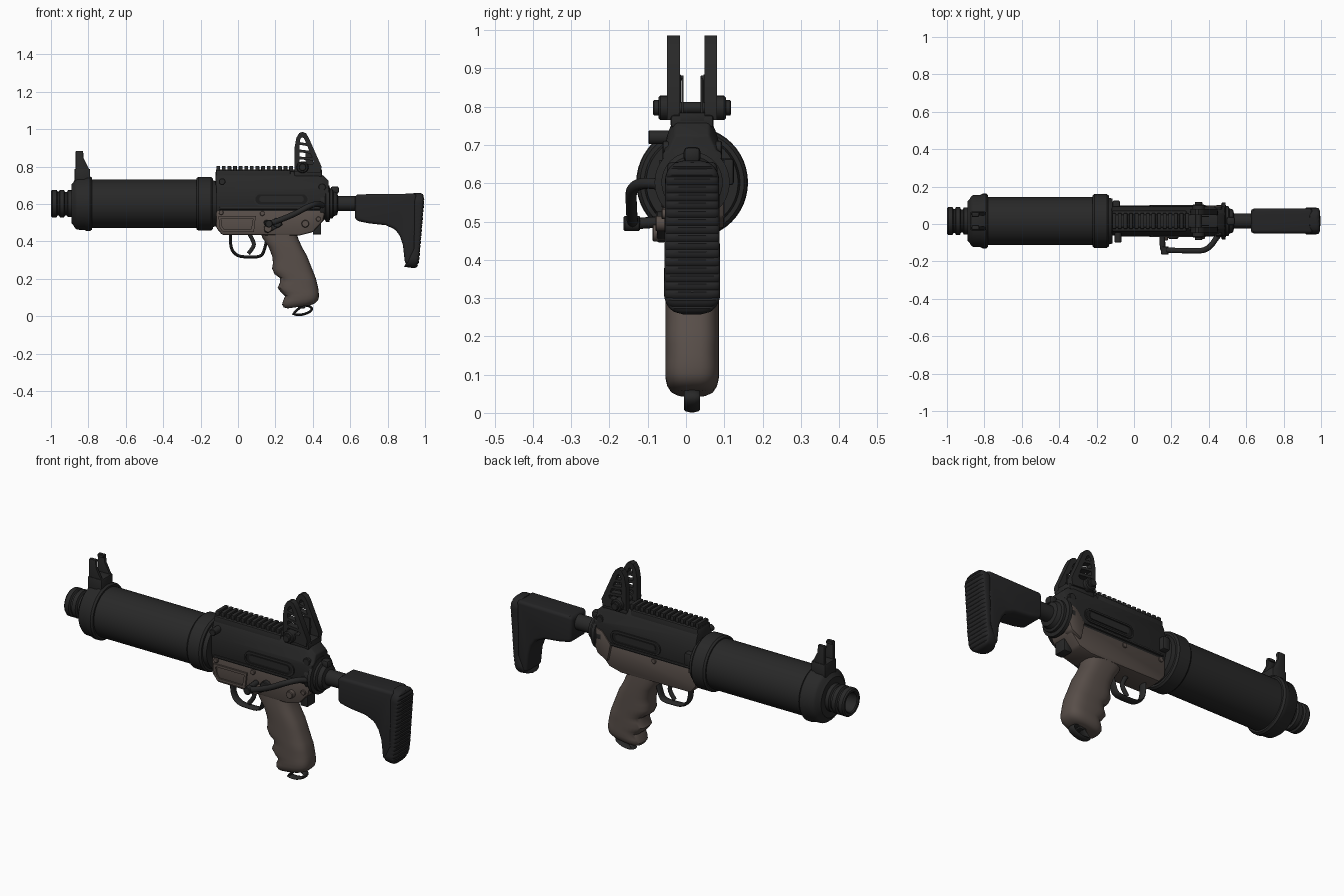
import bpy, bmesh, math
from mathutils import Vector

CY, CZ = 0.016, 0.602   # centre plane and bore height


def material(name, rgb):
    m = bpy.data.materials.new(name)
    m.diffuse_color = (*rgb, 1)
    return m


DARK = material("charcoal metal", (0.021, 0.021, 0.021))
BLACK = material("black rubber", (0.018, 0.018, 0.019))
DEEP = material("recess black", (0.012, 0.012, 0.012))
BROWN = material("brown polymer", (0.098, 0.077, 0.067))


def finish(name, bm, mat, bevel=0.0, segs=2):
    bmesh.ops.recalc_face_normals(bm, faces=bm.faces)
    if bevel:
        edges = [e for e in bm.edges if len(e.link_faces) == 2 and e.calc_face_angle(0) > 0.5]
        bmesh.ops.bevel(bm, geom=edges, offset=bevel, segments=segs, profile=0.5,
                        affect='EDGES', clamp_overlap=True)
    me = bpy.data.meshes.new(name)
    bm.to_mesh(me)
    bm.free()
    me.materials.append(mat)
    me.shade_smooth()
    me.set_sharp_from_angle(angle=math.radians(38))
    ob = bpy.data.objects.new(name, me)
    bpy.context.collection.objects.link(ob)
    return ob


def skin(name, rings, mat, caps=True, loop=False, bevel=0.0, segs=2):
    """Join rings of equal point count into one surface."""
    bm = bmesh.new()
    vs = [[bm.verts.new(p) for p in r] for r in rings]
    n = len(vs[0])
    pairs = list(zip(vs, vs[1:])) + ([(vs[-1], vs[0])] if loop else [])
    for a, b in pairs:
        for i in range(n):
            j = (i + 1) % n
            bm.faces.new((a[i], a[j], b[j], b[i]))
    if caps and not loop:
        bm.faces.new(vs[0])
        bm.faces.new(vs[-1])
    return finish(name, bm, mat, bevel, segs)


def plate(name, pts, y0, y1, mat, bevel=0.0, segs=2):
    return skin(name, [[(x, y, z) for x, z in pts] for y in (y0, y1)], mat, bevel=bevel, segs=segs)


def frame(name, outer, inner, y0, y1, mat):
    rings = [[(x, y, z) for x, z in p] for p, y in ((outer, y0), (outer, y1), (inner, y1), (inner, y0))]
    return skin(name, rings, mat, loop=True)


def box(name, x, y, z, mat, bevel=0.0):
    return plate(name, [(x[0], z[0]), (x[1], z[0]), (x[1], z[1]), (x[0], z[1])], y[0], y[1], mat, bevel)


def lathe(name, prof, mat, cy=CY, cz=CZ, n=48):
    ang = [2 * math.pi * i / n for i in range(n)]
    return skin(name, [[(x, cy + r * math.cos(a), cz + r * math.sin(a)) for a in ang] for x, r in prof], mat)


def pin(name, x, z, y0, y1, r, mat, n=20):
    ang = [2 * math.pi * i / n for i in range(n)]
    return plate(name, [(x + r * math.cos(a), z + r * math.sin(a)) for a in ang], y0, y1, mat, r * 0.15, 1)


def capsule(x0, x1, z, r, n=8):
    right = [(x1 + r * math.sin(a), z - r * math.cos(a)) for a in (math.pi * i / n for i in range(n + 1))]
    return right + [(x0 + x1 - x, 2 * z - zz) for x, zz in right]


def rod(name, pts, r, mat, ywide=1.0, closed=False):
    """Round bar through points, optionally widened across y into a strap."""
    cu = bpy.data.curves.new(name, 'CURVE')
    cu.dimensions, cu.bevel_depth, cu.bevel_resolution = '3D', r, 3
    cu.use_fill_caps = True
    sp = cu.splines.new('NURBS')
    sp.points.add(len(pts) - 1)
    for p, co in zip(sp.points, pts):
        p.co = (co[0], co[1] - CY, co[2], 1)
    sp.order_u, sp.use_endpoint_u, sp.use_cyclic_u, sp.resolution_u = 3, True, closed, 6
    tmp = bpy.data.objects.new(name + " path", cu)
    bpy.context.collection.objects.link(tmp)
    bpy.context.view_layer.update()
    me = bpy.data.meshes.new_from_object(tmp.evaluated_get(bpy.context.evaluated_depsgraph_get()))
    bpy.data.objects.remove(tmp)
    bm = bmesh.new()
    bm.from_mesh(me)
    for v in bm.verts:
        v.co.y = v.co.y * ywide + CY
    return finish(name, bm, mat)


def loft(name, sections, mat, power, n=32):
    """Sections are (front x, front z, back x, back z, half width)."""
    rings = []
    for xf, zf, xb, zb, w in sections:
        c, h = Vector(((xf + xb) / 2, CY, (zf + zb) / 2)), Vector(((xb - xf) / 2, 0, (zb - zf) / 2))
        ring = []
        for i in range(n):
            a = 2 * math.pi * i / n
            f = lambda t: math.copysign(abs(t) ** (2 / power), t)
            ring.append(c + h * f(math.cos(a)) + Vector((0, w * f(math.sin(a)), 0)))
        rings.append(ring)
    return skin(name, rings, mat)


# Barrel shroud with front cap, rear collar and hollow muzzle
lathe("muzzle", [(-0.90, 0.045), (-0.995, 0.05), (-1.0, 0.056), (-1.0, 0.068), (-0.993, 0.074), (-0.97, 0.074),
                 (-0.965, 0.064), (-0.957, 0.064), (-0.952, 0.074), (-0.93, 0.074), (-0.925, 0.062),
                 (-0.915, 0.062), (-0.91, 0.072), (-0.88, 0.072)], DARK)
lathe("front_cap", [(-0.89, 0.06), (-0.89, 0.105), (-0.88, 0.115), (-0.872, 0.13), (-0.86, 0.139), (-0.82, 0.14),
                    (-0.81, 0.146), (-0.79, 0.146), (-0.78, 0.138), (-0.78, 0.12)], DARK)
lathe("barrel_shroud", [(-0.79, 0.129), (-0.20, 0.129)], DARK)
lathe("rear_collar", [(-0.222, 0.12), (-0.222, 0.136), (-0.212, 0.144), (-0.145, 0.144), (-0.135, 0.136),
                      (-0.135, 0.125), (-0.115, 0.12), (-0.115, 0.05)], DARK)

# Front sight: block with two ears
box("front_sight_base", (-0.875, -0.79), (CY - 0.05, CY + 0.05), (0.70, 0.79), DARK, 0.008)
EAR = [(-0.868, 0.72), (-0.868, 0.885), (-0.828, 0.885), (-0.826, 0.845), (-0.795, 0.785), (-0.788, 0.72)]
for s, side in ((-1, "left"), (1, "right")):
    plate("front_sight_ear_" + side, EAR, CY + s * 0.029, CY + s * 0.046, DARK, 0.004)
    box("front_sight_lip_" + side, (-0.866, -0.83), (CY + s * 0.022, CY + s * 0.034), (0.868, 0.882), DARK, 0.003)

# Upper receiver: chamfered section run along x
half = [(0.066, 0.55), (0.078, 0.59), (0.078, 0.68), (0.062, 0.735), (0.045, 0.775)]
sec = half + [(-y, z) for y, z in reversed(half)]
skin("upper_receiver", [[(x, CY + y, z - (dz if z > 0.7 else 0)) for y, z in sec]
                        for x, dz in ((-0.12, 0), (0.43, 0), (0.485, 0.05))], DARK, bevel=0.006)
box("receiver_shoulder", (-0.118, 0.28), (CY - 0.055, CY + 0.055), (0.70, 0.78), DARK, 0.006)
for s, side in ((-1, "left"), (1, "right")):
    y = CY + s * 0.078
    frame("port_rim_" + side, capsule(0.12, 0.345, 0.625, 0.036), capsule(0.12, 0.345, 0.625, 0.027),
          y - s * 0.004, y + s * 0.007, DARK)
    plate("port_recess_" + side, capsule(0.12, 0.345, 0.625, 0.028), y - s * 0.004, y + s * 0.002, DEEP)
    plate("port_cover_" + side, capsule(0.13, 0.335, 0.627, 0.017), y, y + s * 0.006, DARK)
    box("receiver_rib_" + side, (-0.10, 0.44), sorted((y - s * 0.02, y + s * 0.004)), (0.572, 0.584), DARK, 0.003)
    pin("rear_bolt_" + side, 0.45, 0.69, CY, CY + s * 0.078, 0.02, DARK)
box("side_latch", (-0.115, -0.075), (0.07, 0.125), (0.595, 0.665), DARK, 0.008)
pin("pivot_bolt", -0.085, 0.72, -0.098, CY, 0.018, DARK)

# Top rail with repeated teeth
box("rail_base", (-0.118, 0.45), (CY - 0.034, CY + 0.034), (0.76, 0.785), DARK, 0.003)
for i in range(14):
    x = -0.116 + i * 0.03
    box("rail_tooth_%d" % i, (x, x + 0.02), (CY - 0.042, CY + 0.042), (0.775, 0.804), DARK, 0.003)

# Rear sight: two slotted ladder plates on a clamp
OUT = [(0.302, 0.775), (0.302, 0.90), (0.312, 0.955), (0.328, 0.98), (0.346, 0.986), (0.364, 0.978),
       (0.378, 0.955), (0.447, 0.80), (0.44, 0.765)]
INN = [(0.328, 0.815), (0.328, 0.90), (0.331, 0.94), (0.336, 0.952), (0.345, 0.957), (0.353, 0.952),
       (0.358, 0.94), (0.404, 0.83), (0.40, 0.815)]
for s, side in ((-1, "left"), (1, "right")):
    y0, y1 = CY + s * 0.032, CY + s * 0.065
    frame("rear_sight_plate_" + side, OUT, INN, y0, y1, DARK)
    for k, (z, x1) in enumerate(((0.84, 0.41), (0.878, 0.39), (0.918, 0.375))):
        plate("rear_sight_bar_%s_%d" % (side, k), [(0.32, z), (x1, z - 0.008), (x1 - 0.006, z + 0.007), (0.32, z + 0.015)],
              y0, y1, DARK)
    pin("rear_sight_knob_" + side, 0.345, 0.797, y0, CY + s * 0.088, 0.032, DARK)
    pin("rear_sight_knob_cap_" + side, 0.345, 0.797, y0, CY + s * 0.102, 0.02, DARK)
    box("sight_leaf_" + side, (0.36, 0.40), sorted((CY + s * 0.022, CY + s * 0.028)), (0.78, 0.875), DARK)
pin("rear_sight_axle", 0.345, 0.797, CY - 0.06, CY + 0.06, 0.015, DARK)
box("rear_sight_clamp", (0.30, 0.45), (CY - 0.056, CY + 0.056), (0.745, 0.778), DARK, 0.008)

# Lower receiver, raised panel frame and bolts
plate("lower_receiver", [(-0.118, 0.575), (-0.118, 0.475), (-0.085, 0.435), (0.33, 0.432), (0.40, 0.45),
                         (0.455, 0.51), (0.475, 0.60), (0.44, 0.60), (0.40, 0.575)],
      CY - 0.07, CY + 0.07, BROWN, 0.01)
plate("lower_rear_ear", [(0.38, 0.575), (0.43, 0.635), (0.478, 0.65), (0.488, 0.58), (0.46, 0.51), (0.40, 0.48)],
      CY + 0.03, CY + 0.084, BROWN, 0.008)
P = [(-0.105, 0.535), (-0.098, 0.475), (-0.08, 0.45), (0.085, 0.45), (0.095, 0.535)]
Q = [(-0.09, 0.522), (-0.085, 0.48), (-0.072, 0.463), (0.07, 0.463), (0.08, 0.522)]
frame("panel_frame", P, Q, CY - 0.079, CY - 0.068, BROWN)
for k, (x, z) in enumerate(((-0.09, 0.555), (0.13, 0.55), (0.43, 0.52))):
    pin("body_pin_%d" % k, x, z, CY - 0.08, CY + 0.076, 0.013, BROWN)
pin("selector_hub", 0.21, 0.50, CY - 0.095, CY, 0.026, DARK)
plate("selector_arm", [(0.14, 0.452), (0.16, 0.445), (0.24, 0.49), (0.22, 0.515)], CY - 0.092, CY - 0.07, DARK, 0.004)
pin("lower_stud", 0.16, 0.47, -0.088, CY, 0.022, BROWN)
pin("rear_stud", 0.36, 0.495, -0.08, CY, 0.02, BROWN)
box("rear_lower_block", (0.40, 0.445), (CY - 0.06, CY + 0.01), (0.437, 0.53), DARK, 0.006)

# Bent cocking handle on the left side
rod("cocking_handle", [(0.46, -0.05, 0.59), (0.44, -0.075, 0.60), (0.41, -0.12, 0.60), (0.37, -0.144, 0.585),
                       (0.30, -0.143, 0.545), (0.20, -0.141, 0.505), (0.155, -0.138, 0.495),
                       (0.152, -0.12, 0.495), (0.152, -0.06, 0.50)], 0.015, DARK)
pin("handle_tip", 0.165, 0.495, -0.163, -0.12, 0.02, DARK)

# Trigger and guard
rod("trigger_guard", [(x, CY, z) for x, z in ((-0.04, 0.445), (-0.045, 0.37), (-0.005, 0.32), (0.06, 0.317),
                                              (0.12, 0.318), (0.14, 0.345), (0.152, 0.40))], 0.0085, DARK, 2.6)
rod("trigger", [(x, CY, z) for x, z in ((0.055, 0.45), (0.085, 0.40), (0.085, 0.37), (0.055, 0.335))], 0.011, DARK)

# Grip with finger grooves
loft("grip", [(0.12, 0.45, 0.315, 0.45, 0.066), (0.13, 0.42, 0.32, 0.42, 0.068), (0.164, 0.37, 0.342, 0.37, 0.07),
              (0.183, 0.32, 0.368, 0.325, 0.07), (0.187, 0.285, 0.384, 0.285, 0.07), (0.182, 0.255, 0.398, 0.25, 0.07),
              (0.196, 0.225, 0.41, 0.22, 0.07), (0.224, 0.205, 0.417, 0.20, 0.07), (0.224, 0.18, 0.422, 0.18, 0.07),
              (0.212, 0.152, 0.428, 0.155, 0.07), (0.232, 0.125, 0.431, 0.135, 0.07), (0.252, 0.108, 0.432, 0.12, 0.07),
              (0.24, 0.08, 0.432, 0.103, 0.07), (0.236, 0.062, 0.428, 0.086, 0.066),
              (0.245, 0.047, 0.412, 0.07, 0.056), (0.265, 0.042, 0.39, 0.06, 0.042)], BROWN, 2.9)
rod("lanyard_loop", [(x, CY, z) for x, z in ((0.295, 0.012), (0.325, 0.045), (0.36, 0.062), (0.40, 0.046),
                                             (0.385, 0.022), (0.33, 0.004))], 0.007, DARK, 3.0, True)
box("lanyard_mount", (0.32, 0.36), (CY - 0.02, CY + 0.02), (0.043, 0.062), DARK, 0.005)

# Rear cap, buffer tube and stock
lathe("rear_cap", [(0.44, 0.06), (0.44, 0.085), (0.465, 0.085), (0.47, 0.098), (0.488, 0.098), (0.492, 0.08),
                   (0.505, 0.08), (0.51, 0.068), (0.53, 0.06), (0.535, 0.04), (0.65, 0.04)], DARK)
box("rear_latch", (0.495, 0.54), (CY - 0.022, CY + 0.022), (0.655, 0.695), DARK, 0.012)
plate("stock_body", [(0.625, 0.645), (0.64, 0.652), (0.955, 0.656), (0.955, 0.285), (0.893, 0.28), (0.882, 0.38),
                     (0.865, 0.43), (0.84, 0.465), (0.79, 0.487), (0.70, 0.497), (0.635, 0.51), (0.625, 0.53)],
      CY - 0.066, CY + 0.066, BLACK, 0.025, 4)

# Butt pad with fine grooves: slices from bottom to top
pad = []
for i in range(77):
    t = i / 76
    e = min(t, 1 - t)
    rnd = math.sqrt(max(0.0, 1 - (1 - min(1, e / 0.13)) ** 2))
    z = 0.257 + 0.402 * t
    xb = 0.966 + 0.034 * t - 0.02 * (1 - rnd) - (0.004 if i % 4 == 0 else 0)
    pad.append((0.888 + 0.05 * min(1, t * 4), z + 0.008 * (1 - t), xb, z, 0.028 + 0.046 * rnd - 0.004 * t))
loft("butt_pad", pad, BLACK, 4.5)
